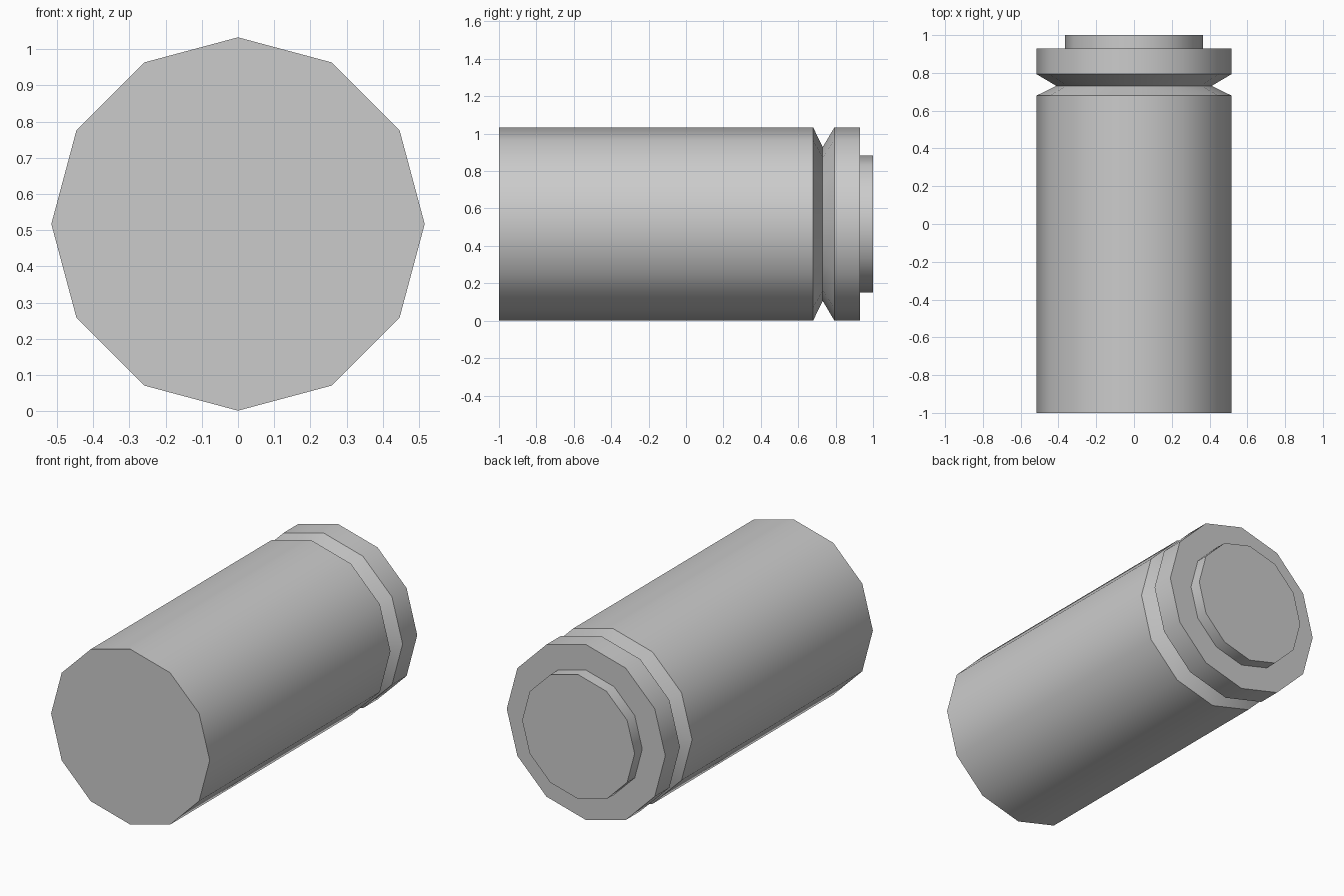
import bpy, bmesh, math

if "Cube" in bpy.data.objects:
    bpy.data.objects.remove(bpy.data.objects["Cube"])

SIDES = 12
CENTRE_Z = 0.517


def lathe(name, profile):
    """Revolve (y, radius) points about the lengthwise axis and cap both ends."""
    bm = bmesh.new()
    rings = []
    for y, r in profile:
        rings.append([bm.verts.new((r * math.cos(a), y, CENTRE_Z + r * math.sin(a)))
                      for a in (2 * math.pi * i / SIDES for i in range(SIDES))])
    for a, b in zip(rings, rings[1:]):
        for i in range(SIDES):
            j = (i + 1) % SIDES
            bm.faces.new((a[i], a[j], b[j], b[i]))
    bm.faces.new(rings[0])
    bm.faces.new(rings[-1])
    bmesh.ops.recalc_face_normals(bm, faces=bm.faces)
    mesh = bpy.data.meshes.new(name)
    bm.to_mesh(mesh)
    bm.free()
    obj = bpy.data.objects.new(name, mesh)
    bpy.context.collection.objects.link(obj)
    # smooth round the barrel, sharp at rims and groove
    bpy.ops.object.select_all(action='DESELECT')
    obj.select_set(True)
    bpy.context.view_layer.objects.active = obj
    bpy.ops.object.shade_smooth_by_angle(angle=math.radians(31))
    return obj


# Barrel with V groove, rim, and stepped end boss
lathe("canister", [
    (-1.0, 0.516),
    (0.68, 0.516),
    (0.731, 0.411),   # groove bottom
    (0.793, 0.516),
    (0.929, 0.516),
    (0.929, 0.366),   # boss
    (1.0, 0.366),
])
